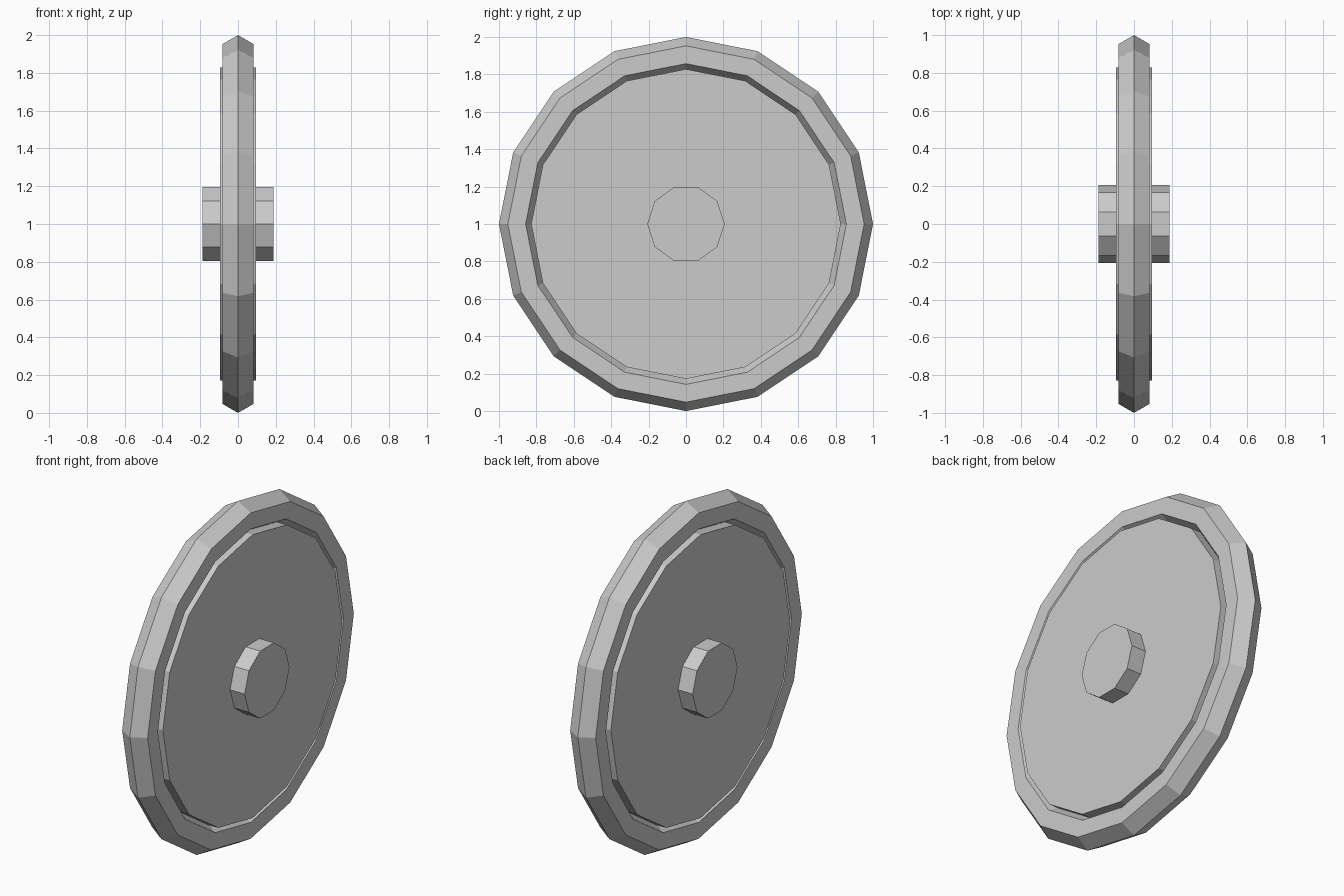
import bpy
import math

if "Cube" in bpy.data.objects:
    bpy.data.objects.remove(bpy.data.objects["Cube"])

AXLE = (0, math.pi / 2, 0)   # turns a primitive's axis onto x
CENTRE = (0, 0, 1)


def finish(name):
    obj = bpy.context.object
    obj.name = name
    bpy.ops.object.transform_apply(location=False, rotation=True, scale=False)
    bpy.ops.object.shade_flat()
    return obj


def cylinder(name, sides, radius, half_width):
    bpy.ops.mesh.primitive_cylinder_add(
        vertices=sides, radius=radius, depth=2 * half_width,
        location=CENTRE, rotation=AXLE)
    return finish(name)


# Outer rim: low-poly ring with a hexagonal section
bpy.ops.mesh.primitive_torus_add(
    major_segments=16, minor_segments=6, major_radius=0.905,
    minor_radius=0.095, location=CENTRE, rotation=AXLE)
finish("rim")

# Solid wheel disc, standing slightly proud of the rim
cylinder("disc", 16, 0.828, 0.094)

# Ten-sided hub through the middle
cylinder("hub", 10, 0.207, 0.188)
